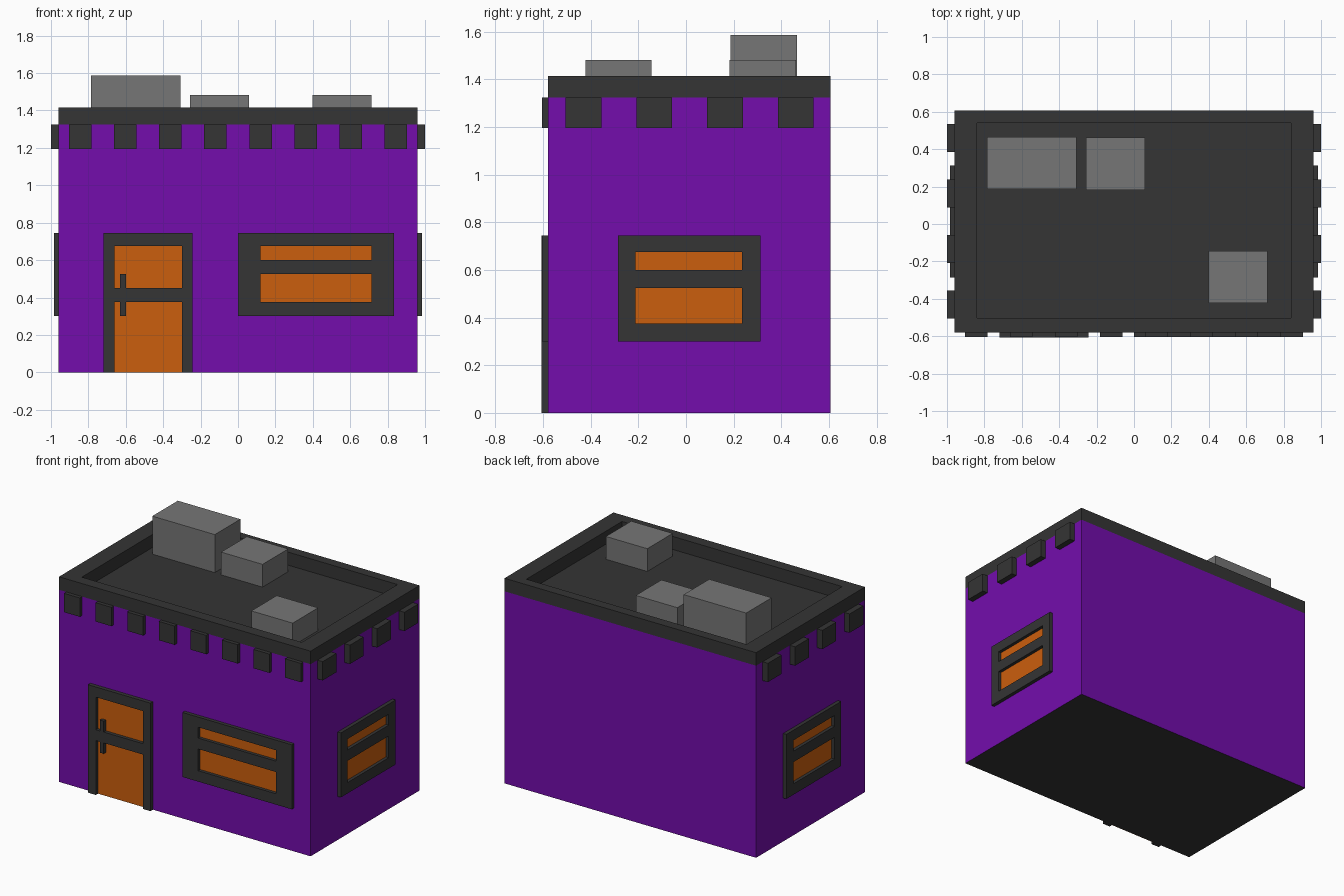
import bpy, bmesh, math
from mathutils import Vector

if "Cube" in bpy.data.objects:
    bpy.data.objects.remove(bpy.data.objects["Cube"])

# Main dimensions
HX, Y0, Y1 = 0.96, -0.58, 0.607   # wall planes
WALL_Z, TOP_Z = 1.325, 1.415


def material(name, rgb):
    m = bpy.data.materials.new(name)
    m.diffuse_color = (*rgb, 1)
    m.use_nodes = True
    m.node_tree.nodes["Principled BSDF"].inputs["Base Color"].default_value = m.diffuse_color
    return m


PURPLE = material("purple wall", (0.172, 0.004, 0.415))
DARK = material("dark trim", (0.035, 0.035, 0.035))
ORANGE = material("orange glass", (0.60, 0.113, 0.004))
GREY = material("grey metal", (0.182, 0.182, 0.182))

# Each plane maps (u, v, outward distance) to world space
PLANES = {
    "front": lambda u, v, w: Vector((u, Y0 - w, v)),
    "right": lambda u, v, w: Vector((HX + w, u, v)),
    "left": lambda u, v, w: Vector((-HX - w, u, v)),
    "roof": lambda u, v, w: Vector((u, v, WALL_Z + w)),
}


def finish(bm, name, *mats):
    bmesh.ops.recalc_face_normals(bm, faces=bm.faces)
    me = bpy.data.meshes.new(name)
    bm.to_mesh(me)
    bm.free()
    for m in mats:
        me.materials.append(m)
    ob = bpy.data.objects.new(name, me)
    bpy.context.collection.objects.link(ob)
    return ob


def panel(name, plane, us, vs, depth, mat, holes=()):
    """Solid slab on a wall plane, cut by grid lines, with open cells."""
    put = PLANES[plane]
    bm = bmesh.new()
    grid = [[bm.verts.new(put(u, v, 0)) for v in vs] for u in us]
    for i in range(len(us) - 1):
        for j in range(len(vs) - 1):
            if (i, j) not in holes:
                bm.faces.new((grid[i][j], grid[i + 1][j],
                              grid[i + 1][j + 1], grid[i][j + 1]))
    bmesh.ops.delete(bm, geom=[v for v in bm.verts if not v.link_faces], context='VERTS')
    base = bm.faces[:]
    out = bmesh.ops.extrude_face_region(bm, geom=base, use_keep_orig=True)
    shift = put(0, 0, depth) - put(0, 0, 0)
    bmesh.ops.translate(bm, vec=shift,
                        verts=[g for g in out["geom"] if isinstance(g, bmesh.types.BMVert)])
    return finish(bm, name, mat)


def window(name, plane, us):
    """Frame with a crossbar and two glass panes."""
    zs = (0.30, 0.375, 0.525, 0.60, 0.675, 0.745)
    panel(name + "_frame", plane, us, zs, 0.025, DARK, {(1, 1), (1, 3)})
    for tag, k in (("lower", 1), ("upper", 3)):
        panel(f"{name}_{tag}_pane", plane, us[1:3], zs[k:k + 2], 0.003, ORANGE)


# Building body: purple walls, dark floor and roof deck
bm = bmesh.new()
bmesh.ops.create_cube(bm, size=1)
for v in bm.verts:
    v.co = Vector((v.co.x * 2 * HX, Y0 + (v.co.y + 0.5) * (Y1 - Y0),
                   (v.co.z + 0.5) * WALL_Z))
bm.normal_update()
for f in bm.faces:
    f.material_index = 1 if abs(f.normal.z) > 0.5 else 0
finish(bm, "building_body", PURPLE, DARK)

# Parapet around the roof
panel("parapet", "roof", (-HX, -0.84, 0.84, HX), (Y0, -0.503, 0.54, Y1),
      TOP_Z - WALL_Z, DARK, {(1, 1)})

# Blocks under the parapet on the front and both sides
for i in range(8):
    c = (i - 3.5) * 0.241
    panel(f"front_block_{i + 1}", "front", (c - 0.06, c + 0.06),
          (1.195, WALL_Z), 0.025, DARK)
for side in ("left", "right"):
    for i in range(4):
        c = 0.015 + (i - 1.5) * 0.297
        panel(f"{side}_block_{i + 1}", side, (c - 0.075, c + 0.075),
              (1.195, WALL_Z), 0.04, DARK)

# Windows
window("front_window", "front", (0.0, 0.12, 0.715, 0.835))
for side in ("left", "right"):
    window(side + "_window", side, (-0.285, -0.212, 0.236, 0.312))

# Door with frame, crossbar, glass and handle
dx, dz = (-0.72, -0.66, -0.30, -0.243), (0, 0.375, 0.45, 0.675, 0.745)
panel("door_frame", "front", dx, dz, 0.027, DARK, {(1, 0), (1, 2)})
panel("door_lower_glass", "front", dx[1:3], dz[0:2], 0.003, ORANGE)
panel("door_upper_glass", "front", dx[1:3], dz[2:4], 0.003, ORANGE)
panel("door_handle", "front", (-0.63, -0.60), (0.30, 0.525), 0.0265, DARK)

# Roof units
for name, xs, ys, top in (
        ("large_roof_unit", (-0.785, -0.308), (0.187, 0.465), 1.587),
        ("rear_roof_unit", (-0.257, 0.06), (0.182, 0.462), 1.482),
        ("front_roof_unit", (0.397, 0.713), (-0.422, -0.145), 1.482)):
    panel(name, "roof", xs, ys, top - WALL_Z, GREY)
